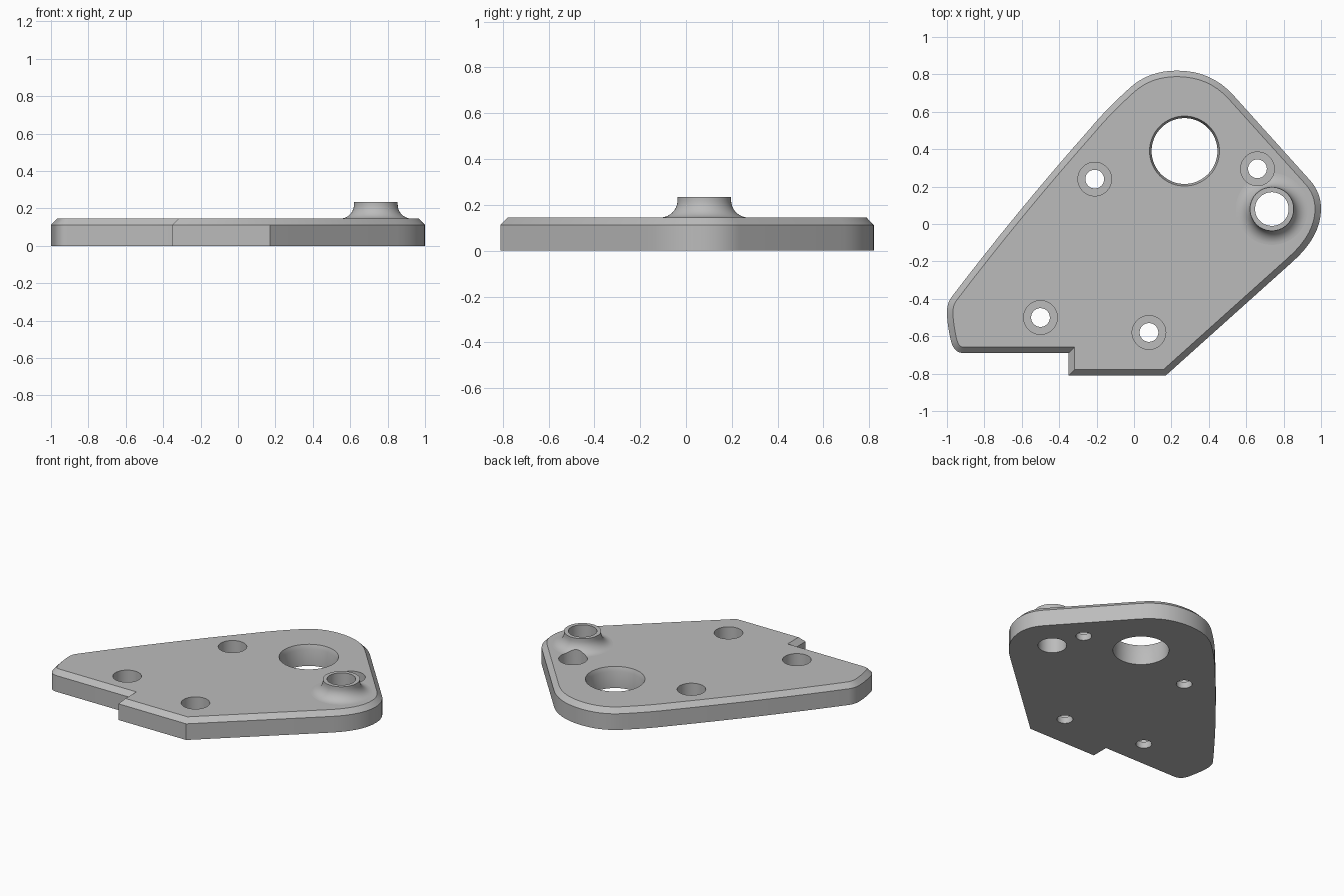
import bpy, bmesh, math
from mathutils import Vector

cube = bpy.data.objects.get("Cube")
if cube:
    bpy.data.objects.remove(cube, do_unlink=True)

TOP, SHOULDER, BEVEL = 0.145, 0.112, 0.032

metal = bpy.data.materials.new("plain_grey")
metal.use_nodes = True
grey = (0.5, 0.5, 0.5, 1)
metal.diffuse_color = grey
metal.node_tree.nodes["Principled BSDF"].inputs["Base Color"].default_value = grey


def make_object(name, bm):
    bmesh.ops.recalc_face_normals(bm, faces=bm.faces)
    mesh = bpy.data.meshes.new(name)
    bm.to_mesh(mesh)
    bm.free()
    mesh.materials.append(metal)
    obj = bpy.data.objects.new(name, mesh)
    bpy.context.collection.objects.link(obj)
    return obj


def lathe(name, centre, profile, sides=64):
    """Closed solid turned about a vertical axis from (radius, height) points."""
    bm = bmesh.new()
    rings = []
    for r, z in profile:
        rings.append([bm.verts.new((centre[0] + r * math.cos(math.tau * i / sides),
                                    centre[1] + r * math.sin(math.tau * i / sides), z))
                      for i in range(sides)])
    for a, b in zip(rings, rings[1:]):
        for i in range(sides):
            j = (i + 1) % sides
            bm.faces.new((a[i], a[j], b[j], b[i]))
    bm.faces.new(rings[0])
    bm.faces.new(rings[-1])
    return make_object(name, bm)


def combine(target, tool, operation):
    mod = target.modifiers.new(tool.name, 'BOOLEAN')
    mod.operation = operation
    mod.solver = 'EXACT'
    mod.object = tool
    bpy.context.view_layer.objects.active = target
    bpy.ops.object.modifier_apply(modifier=mod.name)
    bpy.data.objects.remove(tool, do_unlink=True)


# Plate outline: straight corners, then curves given as (control, end)
outline = [Vector(p) for p in ((-0.35, -0.69), (-0.35, -0.81), (0.17, -0.81), (0.85, -0.2))]
curves = [
    ((1, -0.065), (1, 0.08)), ((1, 0.168), (0.94, 0.235)),
    (None, (0.53, 0.69)), ((0.413, 0.82), (0.23, 0.82)),
    ((0.08, 0.82), (-0.02, 0.73)), ((-0.15, 0.613), (-0.235, 0.51)),
    ((-0.625, 0.07), (-0.975, -0.39)), ((-1, -0.425), (-1, -0.47)),
    ((-1, -0.53), (-0.98, -0.62)), ((-0.965, -0.69), (-0.91, -0.69)),
]
for control, end in curves:
    start, end = outline[-1], Vector(end)
    if control is None:
        outline.append(end)
        continue
    control = Vector(control)
    for k in range(1, 9):
        t = k / 8
        outline.append(start * (1 - t) ** 2 + control * 2 * t * (1 - t) + end * t * t)

# Plate body with chamfered upper edge
bm = bmesh.new()
base = bm.faces.new([bm.verts.new((p.x, p.y, 0)) for p in outline])
ext = bmesh.ops.extrude_face_region(bm, geom=[base], use_keep_orig=True)
for v in ext["geom"]:
    if isinstance(v, bmesh.types.BMVert):
        v.co.z = SHOULDER
bmesh.ops.recalc_face_normals(bm, faces=bm.faces)
top = max(bm.faces, key=lambda f: f.calc_center_median().z)
bmesh.ops.inset_region(bm, faces=[top], thickness=BEVEL, use_even_offset=True)
for v in top.verts:
    v.co.z = TOP
plate = make_object("mounting_plate", bm)

# Raised boss with flared foot
boss_at = (0.737, 0.08)
flare = [(0.192 - 0.075 * math.sin(a), 0.22 - 0.075 * math.cos(a))
         for a in (math.pi / 2 * i / 10 for i in range(11))]
profile = [(0.2, 0.08), (0.2, TOP - 0.0005)] + flare + [(0.117, 0.235)]
combine(plate, lathe("boss", boss_at, profile), 'UNION')

# Bore through the boss, large opening and counterbored screw holes
combine(plate, lathe("boss_bore", boss_at, [(0.09, -0.1), (0.09, 0.4)]), 'DIFFERENCE')
combine(plate, lathe("large_opening", (0.27, 0.39),
                     [(0.176, -0.1), (0.176, 0.115), (0.187, TOP), (0.187, 0.4)]), 'DIFFERENCE')
for spot in ((-0.21, 0.24), (0.66, 0.295), (-0.5, -0.5), (0.08, -0.58)):
    combine(plate, lathe("screw_hole", spot,
                         [(0.05, -0.1), (0.05, 0.045), (0.09, 0.045), (0.09, 0.4)], 48), 'DIFFERENCE')

# Smooth curved walls, keep level faces flat
bpy.ops.object.select_all(action='DESELECT')
plate.select_set(True)
bpy.context.view_layer.objects.active = plate
bpy.ops.object.shade_smooth_by_angle(angle=math.radians(30))
for face in plate.data.polygons:
    if abs(face.normal.z) > 0.999:
        face.use_smooth = False
